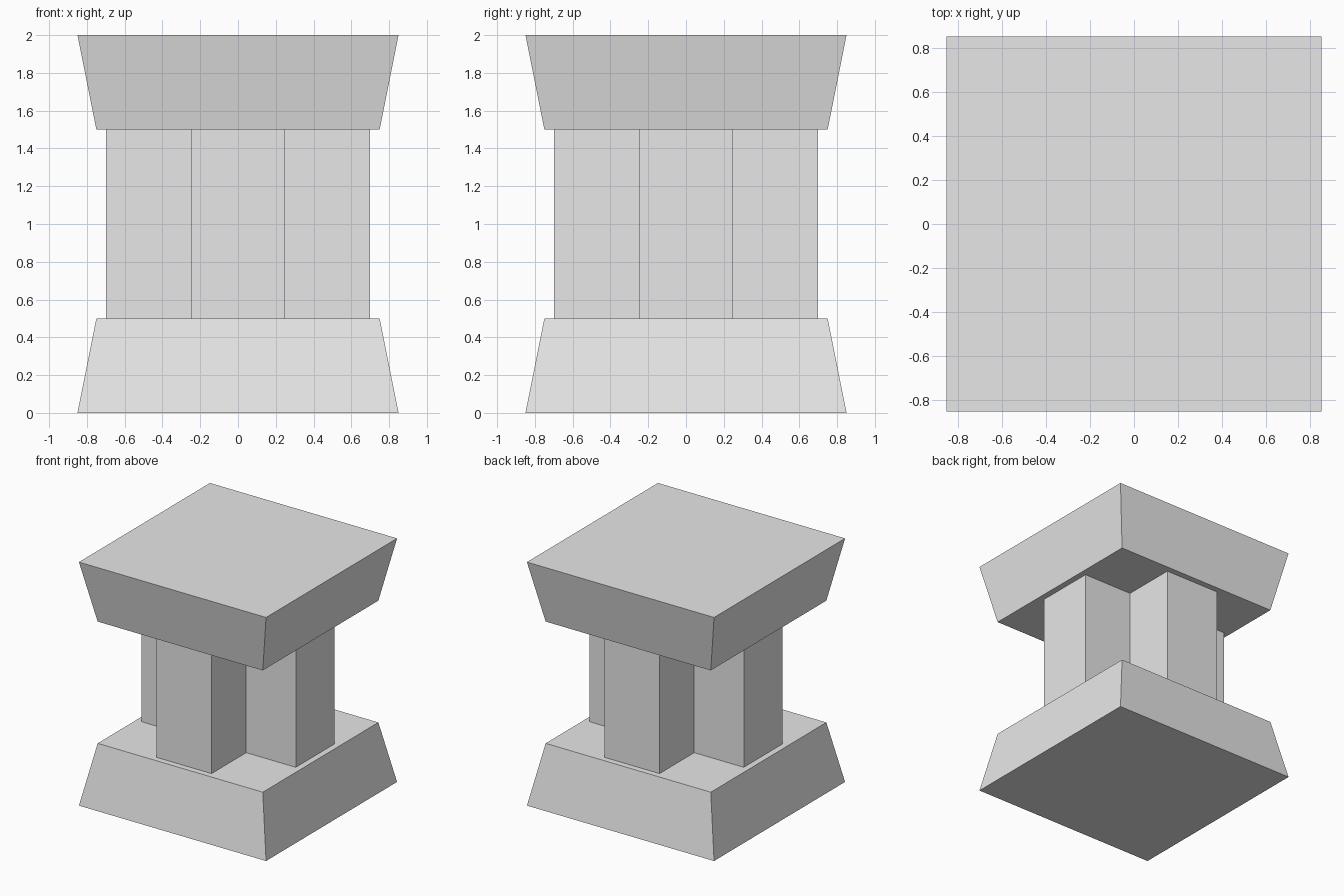
import bpy, bmesh
from math import pi, sqrt
from mathutils import Matrix

cube = bpy.data.objects.get("Cube")
if cube:
    bpy.data.objects.remove(cube, do_unlink=True)

# One pale grey stone colour
stone = bpy.data.materials.new("pale_grey_stone")
stone.use_nodes = True
colour = (0.8, 0.8, 0.8, 1)
stone.diffuse_color = colour
stone.node_tree.nodes["Principled BSDF"].inputs["Base Color"].default_value = colour


def finish(name, bm):
    bmesh.ops.recalc_face_normals(bm, faces=bm.faces)
    mesh = bpy.data.meshes.new(name)
    bm.to_mesh(mesh)
    bm.free()
    mesh.materials.append(stone)
    bpy.context.collection.objects.link(bpy.data.objects.new(name, mesh))


def tapered_block(name, half_bottom, half_top, z0, z1):
    """Square block whose sides slope between two half widths."""
    bm = bmesh.new()
    place = Matrix.Translation((0, 0, (z0 + z1) / 2)) @ Matrix.Rotation(pi / 4, 4, 'Z')
    bmesh.ops.create_cone(bm, cap_ends=True, segments=4, radius1=half_bottom * sqrt(2),
                          radius2=half_top * sqrt(2), depth=z1 - z0, matrix=place)
    finish(name, bm)


def cross_column(name, arm, half_width, z0, z1):
    """Plus-shaped outline, raised into a column."""
    bm = bmesh.new()
    corner = [(arm, -half_width), (arm, half_width), (half_width, half_width)]
    outline = []
    for quarter in range(4):
        outline += [bm.verts.new((x, y, z0)) for x, y in corner]
        corner = [(-y, x) for x, y in corner]
    face = bm.faces.new(outline)
    raised = bmesh.ops.extrude_face_region(bm, geom=[face], use_keep_orig=True)
    top = [v for v in raised["geom"] if isinstance(v, bmesh.types.BMVert)]
    bmesh.ops.translate(bm, verts=top, vec=(0, 0, z1 - z0))
    finish(name, bm)


# Flared base, cross-shaped column and flared cap
tapered_block("base", 0.85, 0.75, 0, 0.5)
cross_column("column", 0.7, 0.25, 0.5, 1.5)
tapered_block("cap", 0.75, 0.85, 1.5, 2)
